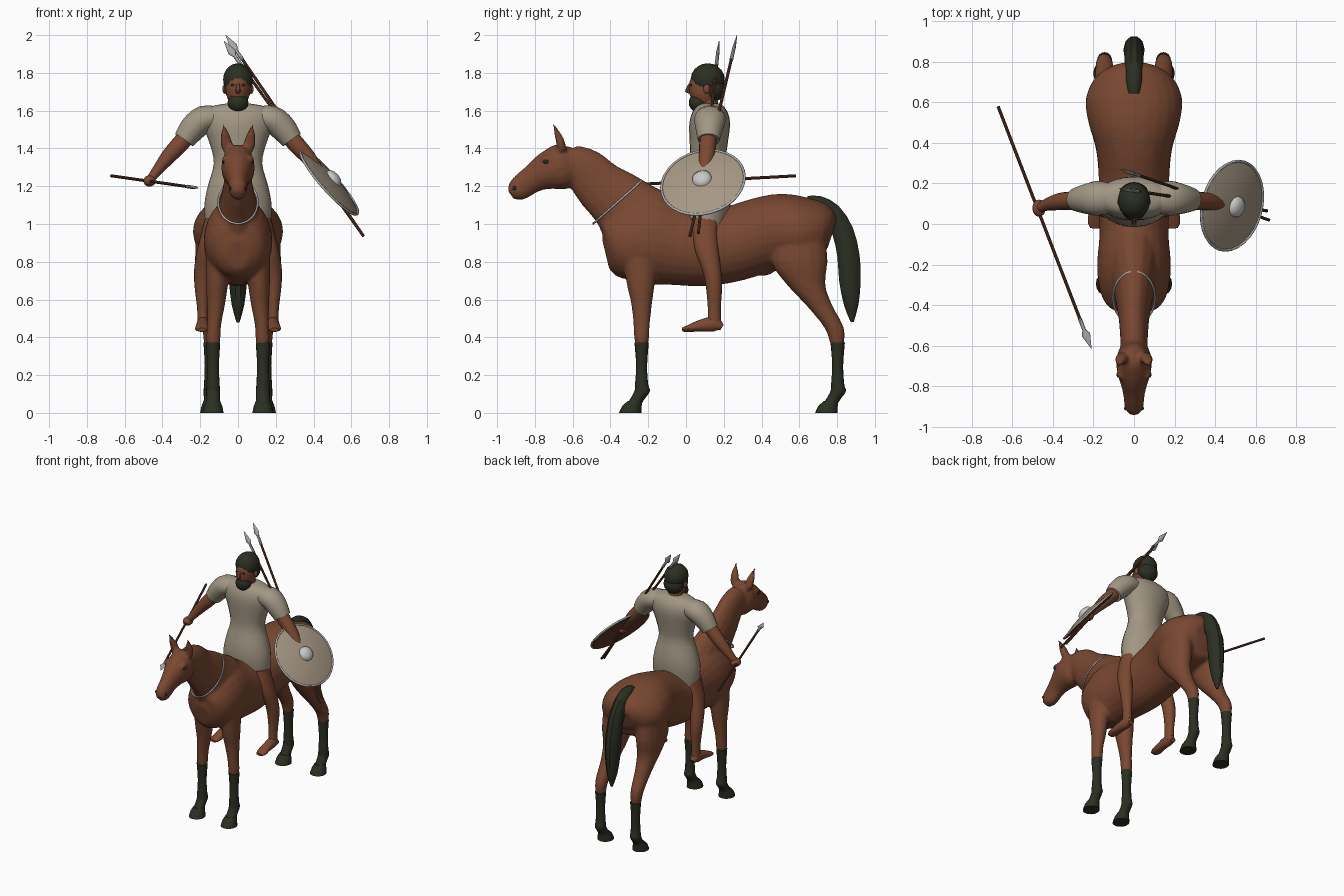
import bpy, bmesh, math
from mathutils import Vector

if "Cube" in bpy.data.objects:
    bpy.data.objects.remove(bpy.data.objects["Cube"], do_unlink=True)

X, Y, Z = Vector((1, 0, 0)), Vector((0, 1, 0)), Vector((0, 0, 1))
created = []


def material(name, r, g, b):
    mat = bpy.data.materials.new(name)
    mat.use_nodes = True
    mat.diffuse_color = (r, g, b, 1)
    mat.node_tree.nodes["Principled BSDF"].inputs["Base Color"].default_value = (r, g, b, 1)
    return mat


coat = material("chestnut coat", .19, .064, .031)
skin = material("skin", .2, .066, .031)
dark = material("dark hair", .024, .028, .016)
cloth = material("undyed cloth", .36, .31, .23)
hide = material("shield hide", .38, .31, .23)
wood = material("wood", .12, .04, .022)
iron = material("iron", .42, .42, .41)
metal = material("bright metal", .58, .58, .57)


def finish(name, bm, mat):
    bmesh.ops.recalc_face_normals(bm, faces=bm.faces)
    mesh = bpy.data.meshes.new(name)
    bm.to_mesh(mesh)
    bm.free()
    mesh.materials.append(mat)
    obj = bpy.data.objects.new(name, mesh)
    bpy.context.collection.objects.link(obj)
    created.append(obj)
    return obj


def spline(points, steps):
    """Catmull-Rom interpolation of centre and radii together."""
    out = []
    for i in range(len(points) - 1):
        p0, p1 = points[max(i - 1, 0)], points[i]
        p2, p3 = points[i + 1], points[min(i + 2, len(points) - 1)]
        for k in range(steps):
            t = k / steps
            out.append([b + .5 * t * (c - a + t * (2 * a - 5 * b + 4 * c - d + t * (3 * (b - c) + d - a)))
                        for a, b, c, d in zip(p0, p1, p2, p3)])
    return out + [list(points[-1])]


def loft(name, points, mat, side=X, axis=None, sides=16, steps=3):
    """Skin elliptical rings (x, y, z, radius along side, other radius)."""
    rings = spline(points, steps)
    bm, loops = bmesh.new(), []
    for i, (x, y, z, a, b) in enumerate(rings):
        ahead, behind = rings[min(i + 1, len(rings) - 1)], rings[max(i - 1, 0)]
        t = (axis or Vector(ahead[:3]) - Vector(behind[:3])).normalized()
        u = (side - t * side.dot(t)).normalized()
        v = t.cross(u)
        angles = [math.tau * k / sides for k in range(sides)]
        loops.append([bm.verts.new(Vector((x, y, z)) + u * a * math.cos(q) + v * b * math.sin(q))
                      for q in angles])
    for low, high in zip(loops, loops[1:]):
        for k in range(sides):
            j = (k + 1) % sides
            bm.faces.new((low[k], low[j], high[j], high[k]))
    bm.faces.new(loops[0])
    bm.faces.new(loops[-1])
    return finish(name, bm, mat)


def ball(name, loc, size, mat, segments=18):
    bm = bmesh.new()
    bmesh.ops.create_uvsphere(bm, u_segments=segments, v_segments=segments // 2 + 1, radius=1)
    for v in bm.verts:
        v.co = Vector(c * s + l for c, s, l in zip(v.co, size, loc))
    return finish(name, bm, mat)


def flip(points, s):
    return [(s * p[0], *p[1:]) for p in points]


def ring_wire(name, centre, u, v, radius, mat):
    """Closed wire loop around an ellipse."""
    curve = bpy.data.curves.new(name, "CURVE")
    curve.dimensions, curve.bevel_depth, curve.bevel_resolution = "3D", radius, 1
    line = curve.splines.new("POLY")
    line.points.add(31)
    for k, p in enumerate(line.points):
        q = math.tau * k / 32
        p.co = (*(centre + u * math.cos(q) + v * math.sin(q)), 1)
    line.use_cyclic_u = True
    curve.materials.append(mat)
    bpy.context.collection.objects.link(bpy.data.objects.new(name, curve))


# Horse: trunk, neck, head and upper legs, fused into one skin
parts = [
    loft("horse_body", [
        (0, .775, .95, .1, .08), (0, .73, .96, .185, .15), (0, .62, .96, .238, .185),
        (0, .5, .96, .225, .2), (0, .38, .935, .19, .2), (0, .25, .895, .175, .2),
        (0, .1, .875, .175, .205), (0, -.05, .89, .17, .215), (0, -.2, .91, .182, .235),
        (0, -.32, .88, .17, .2), (0, -.39, .85, .13, .15), (0, -.425, .84, .06, .08)], coat, sides=24),
    loft("neck", [
        (0, -.12, .93, .13, .2), (0, -.245, 1.01, .125, .21), (0, -.35, 1.115, .096, .168),
        (0, -.453, 1.2, .077, .14), (0, -.535, 1.285, .07, .12), (0, -.62, 1.33, .065, .095)], coat),
    loft("head", [
        (0, -.58, 1.335, .05, .08), (0, -.655, 1.305, .087, .122), (0, -.735, 1.28, .082, .102),
        (0, -.81, 1.24, .059, .075), (0, -.865, 1.2, .05, .068), (0, -.9, 1.175, .046, .058),
        (0, -.928, 1.155, .025, .03)], coat),
    ball("sheath", (0, .41, .76), (.035, .06, .035), coat),
]
for s in (-1, 1):
    parts += [
        loft("foreleg", flip([
            (.1, -.24, .88, .07, .1), (.11, -.24, .7, .06, .078), (.116, -.235, .58, .049, .056),
            (.126, -.235, .47, .038, .044), (.13, -.235, .4, .038, .04), (.13, -.235, .36, .034, .034)],
            s), coat, axis=Z),
        loft("hind_leg", flip([
            (.13, .6, .95, .09, .14), (.14, .6, .8, .088, .15), (.14, .635, .68, .073, .103),
            (.142, .705, .57, .055, .07), (.146, .785, .45, .043, .052), (.146, .8, .36, .034, .036)],
            s), coat, axis=Z),
        loft("ear", flip([(.055, -.655, 1.39, .03, .025), (.065, -.67, 1.45, .03, .022),
                          (.078, -.705, 1.535, .004, .004)], s), coat),
        ball("brow", (s * .066, -.735, 1.345), (.02, .035, .018), coat),
    ]
bpy.ops.object.select_all(action="DESELECT")
for part in parts:
    part.select_set(True)
    created.remove(part)
horse = parts[0]
bpy.context.view_layer.objects.active = horse
bpy.ops.object.join()
created.append(horse)
remesh = horse.modifiers.new("fuse", "REMESH")
remesh.mode, remesh.voxel_size, remesh.use_smooth_shade = "VOXEL", .011, True
soften = horse.modifiers.new("soften", "SMOOTH")
soften.factor, soften.iterations = .5, 5
for modifier in ("fuse", "soften"):
    bpy.ops.object.modifier_apply(modifier=modifier)

# Stockings, hooves, eyes and nostrils
for s, word in ((-1, "right"), (1, "left")):
    for place, x, y in (("front", .132, -.235), ("hind", .145, .803)):
        loft(f"{word}_{place}_stocking", flip([
            (x, y, .372, .038, .038), (x, y, .25, .031, .029), (x, y, .15, .035, .035),
            (x, y + .003, .115, .037, .041), (x, y - .025, .07, .036, .038),
            (x, y - .04, .045, .04, .04)], s), dark, axis=Z)
        loft(f"{word}_{place}_hoof", flip([
            (x, y - .035, .062, .038, .04), (x, y - .052, .035, .049, .052),
            (x, y - .06, 0, .056, .06)], s), dark, axis=Z, steps=1)
    ball(f"{word}_horse_eye", (s * .078, -.742, 1.33), (.008, .015, .011), dark, 10)
    ball(f"{word}_nostril", (s * .04, -.908, 1.19), (.009, .011, .012), dark, 10)

# Tail and neck strap
loft("tail", [(0, .64, 1.125, .03, .025), (0, .7, 1.11, .042, .042), (0, .77, 1.06, .045, .055),
              (0, .83, .96, .048, .06), (0, .86, .83, .052, .062), (0, .868, .7, .048, .06),
              (0, .875, .57, .033, .04), (0, .88, .48, .008, .008)], dark, sides=10, steps=2)
ring_wire("neck_strap", Vector((0, -.363, 1.115)), X * .104, Vector((0, -.128, -.113)), .006, iron)

# Rider: tunic, neck and head
loft("tunic", [(0, .11, .985, .172, .11), (0, .11, 1.1, .178, .125), (0, .112, 1.2, .16, .12),
               (0, .115, 1.32, .128, .095), (0, .12, 1.42, .148, .1), (0, .125, 1.52, .185, .108),
               (0, .127, 1.58, .19, .098), (0, .127, 1.62, .15, .075), (0, .127, 1.638, .06, .055)],
     cloth, axis=Z, sides=24)
loft("rider_neck", [(0, .127, 1.58, .058, .055), (0, .12, 1.64, .05, .05), (0, .11, 1.7, .05, .05)], skin, axis=Z)
ball("rider_head", (0, .1, 1.72), (.066, .085, .11), skin)
ball("hair", (0, .115, 1.765), (.08, .09, .086), dark)
ball("back_hair", (0, .145, 1.715), (.073, .062, .068), dark)
ball("beard", (0, .065, 1.643), (.056, .05, .053), dark)
loft("nose", [(0, .022, 1.745, .007, .007), (0, .008, 1.705, .013, .013), (0, .018, 1.692, .008, .008)],
     skin, axis=Z, sides=8)

# Rider: arms and legs
for s, word in ((-1, "right"), (1, "left")):
    loft(f"{word}_sleeve", flip([
        (.1, .127, 1.56, .07, .06), (.18, .127, 1.555, .085, .072), (.24, .123, 1.505, .073, .07),
        (.285, .12, 1.445, .058, .058)], s), cloth, side=Y)
    loft(f"{word}_arm", flip([
        (.25, .122, 1.49, .045, .045), (.31, .115, 1.42, .045, .046), (.37, .11, 1.355, .042, .04),
        (.43, .095, 1.28, .03, .028), (.465, .08, 1.235, .024, .022)], s), skin, side=Y)
    ball(f"{word}_hand", (s * .468, .078, 1.228), (.033, .042, .03), skin)
    ball(f"{word}_eye", (s * .026, .026, 1.735), (.013, .007, .006), dark, 8)
    ball(f"{word}_ear", (s * .071, .11, 1.715), (.012, .018, .026), skin, 10)
    loft(f"{word}_leg", flip([
        (.13, .1, 1.03, .045, .07), (.155, .1, .95, .04, .065), (.175, .11, .86, .042, .062),
        (.187, .135, .76, .045, .05), (.19, .148, .67, .04, .043), (.187, .15, .55, .029, .034),
        (.186, .15, .46, .03, .036)], s), skin, axis=Z)
    loft(f"{word}_foot", flip([
        (.186, .19, .452, .02, .015), (.186, .15, .47, .031, .04), (.188, .07, .46, .034, .03),
        (.191, .01, .446, .037, .018), (.192, -.02, .44, .024, .01)], s), skin)

# Shield: domed face, wooden back, rim and boss around a tilted axis
normal = Vector((.735, -.19, .65)).normalized()
centre = Vector((.483, .09, 1.22))
across = (Y - normal * Y.dot(normal)).normalized()


def dish(name, profile, mat):
    loft(name, [(*(centre + normal * h), r, r) for h, r in profile], mat,
         side=across, axis=normal, sides=28, steps=1)


dish("shield_face", [(0, .222), (.014, .17), (.025, .11), (.032, .04)], hide)
dish("shield_back", [(-.008, .216), (-.001, .222)], wood)
dish("shield_boss", [(.02, .054), (.04, .05), (.054, .035), (.06, .012)], metal)
ring_wire("shield_rim", centre, across * .224, normal.cross(across) * .224, .007, iron)


# Spears: shaft with a leaf blade
def spear(name, butt, tip):
    butt, tip = Vector(butt), Vector(tip)
    d = (tip - butt).normalized()

    def at(back, r, flat):
        return (*(tip - d * back), r, flat)
    loft(name + "_shaft", [(*butt, .008, .008), at(.13, .008, .008)], wood, sides=8, steps=1)
    loft(name + "_blade", [at(.16, .01, .01), at(.1, .009, .009), at(.075, .022, .009),
                           at(0, .001, .001)], iron, sides=8, steps=1)


spear("javelin", (-.67, .58, 1.255), (-.21, -.615, 1.19))
spear("first_spare_spear", (.665, .02, .935), (-.065, .27, 2))
spear("second_spare_spear", (.655, .065, .95), (-.075, .175, 1.97))

# Smooth shading with crisp edges
bpy.ops.object.select_all(action="DESELECT")
for obj in created:
    obj.select_set(True)
bpy.context.view_layer.objects.active = horse
bpy.ops.object.shade_smooth_by_angle(angle=math.radians(40))
